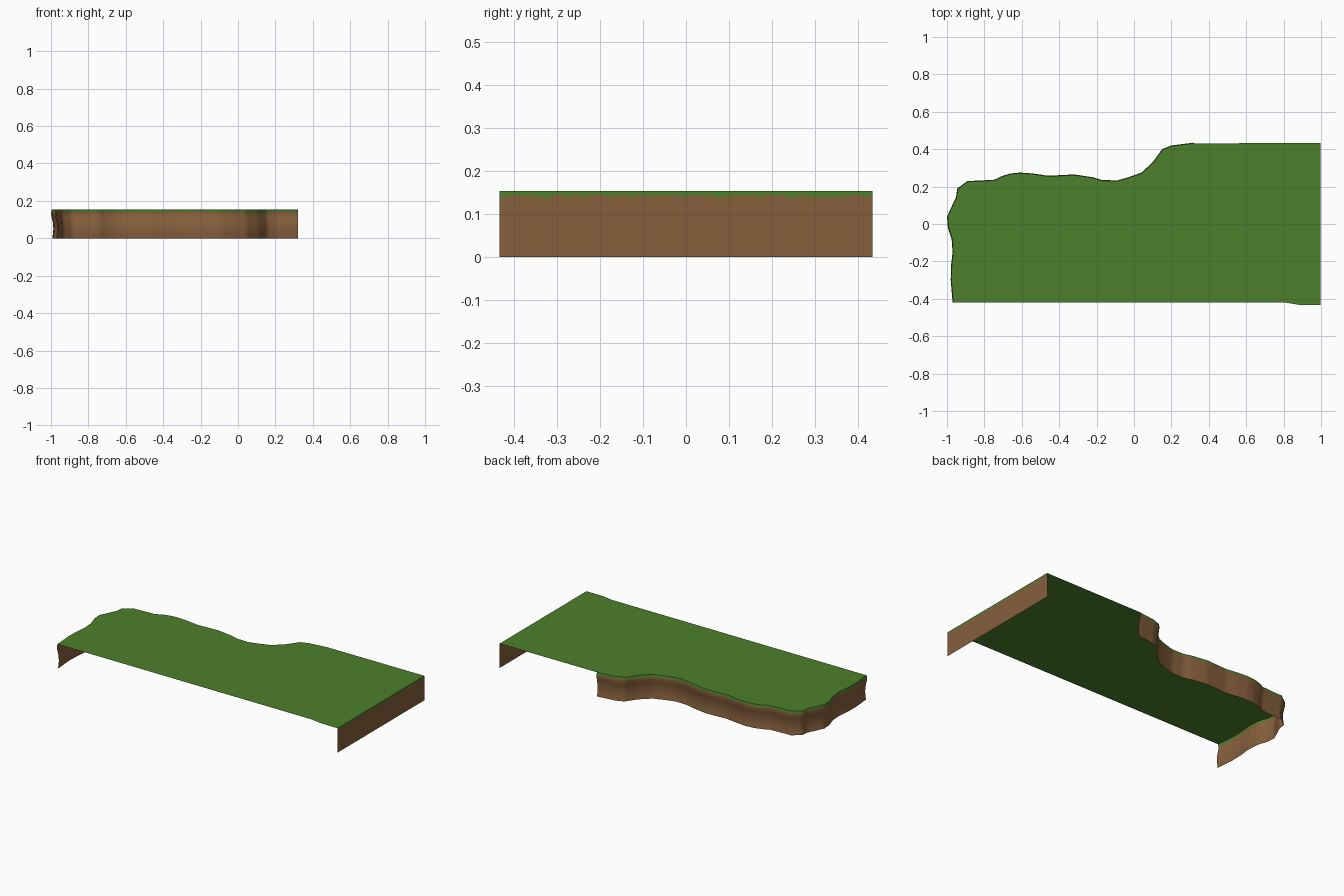
import bpy, bmesh, math, random
from mathutils import Vector

if "Cube" in bpy.data.objects:
    bpy.data.objects.remove(bpy.data.objects["Cube"])

random.seed(4)
TOP = 0.154


def material(name, rgb):
    m = bpy.data.materials.new(name)
    m.diffuse_color = (*rgb, 1)
    m.use_nodes = True
    m.node_tree.nodes["Principled BSDF"].inputs["Base Color"].default_value = m.diffuse_color
    return m


GRASS = material("grass green", (0.075, 0.215, 0.025))
SOIL = material("soil brown", (0.245, 0.117, 0.046))


def finish(name, bm, mats):
    mesh = bpy.data.meshes.new(name)
    bm.to_mesh(mesh)
    bm.free()
    for m in mats:
        mesh.materials.append(m)
    ob = bpy.data.objects.new(name, mesh)
    bpy.context.collection.objects.link(ob)
    bpy.ops.object.select_all(action='DESELECT')
    ob.select_set(True)
    bpy.context.view_layer.objects.active = ob
    bpy.ops.object.shade_smooth_by_angle(angle=math.radians(50))
    return ob


def resample(pts, step=0.016):
    out = []
    for a, b in zip(pts, pts[1:]):
        n = max(1, round((b - a).length / step))
        out += [a.lerp(b, k / n) for k in range(n)]
    return out + [pts[-1]]


def outward(pts, i):
    # averaged direction to the left of travel
    d = pts[min(i + 3, len(pts) - 1)] - pts[max(i - 3, 0)]
    return Vector((-d.y, d.x)).normalized()


def wall(name, pts, profile):
    """Open sheet along a path; first band is grass with a ragged lower edge."""
    bm = bmesh.new()
    cols = []
    for i, p in enumerate(pts):
        n = outward(pts, i)
        col = []
        for row, (off, z) in enumerate(profile):
            if row == 1:
                z += random.uniform(-0.004, 0.003)
            q = p + n * off
            col.append(bm.verts.new((q.x, q.y, z)))
        cols.append(col)
    for a, b in zip(cols, cols[1:]):
        for r in range(len(profile) - 1):
            f = bm.faces.new((a[r], b[r], b[r + 1], a[r + 1]))
            f.material_index = 0 if r == 0 else 1
    return finish(name, bm, [GRASS, SOIL])


# Ragged cliff outline: up the left side, then along the back
outline = [Vector(p) for p in (
    (-.97, -.42), (-.98, -.3), (-.978, -.22), (-.97, -.15), (-.975, -.08),
    (-.995, -.02), (-1, .04), (-.972, .1), (-.952, .14), (-.945, .19),
    (-.89, .23), (-.83, .232), (-.745, .237), (-.71, .255), (-.66, .27),
    (-.61, .275), (-.54, .27), (-.46, .258), (-.32, .265), (-.22, .25),
    (-.17, .235), (-.09, .233), (-.03, .25), (.04, .275), (.1, .33),
    (.15, .40), (.2, .42), (.32, .435))]
cliff = resample(outline)

# Cliff with a bulging rim, hollow middle and flared foot
rim = -0.004
wall("cliff_wall", cliff,
     [(rim, TOP), (-.001, .141), (0, .128), (-.005, .108), (-.011, .08),
      (-.013, .05), (-.011, .025), (-.007, 0)])

# Flat cut wall on the right side
side = resample([Vector((.998, .435)), Vector((.998, -.435))])
wall("right_wall", side, [(0, TOP), (0, .142), (0, 0)])

# Flat grass top
bm = bmesh.new()
edge = [p + outward(cliff, i) * rim for i, p in enumerate(cliff)]
edge += [Vector(p) for p in ((.998, .433), (.998, -.433), (.88, -.432), (.81, -.42))]
face = bm.faces.new([bm.verts.new((p.x, p.y, TOP)) for p in edge])
face.normal_update()
if face.normal.z < 0:
    face.normal_flip()
bmesh.ops.triangulate(bm, faces=bm.faces[:])
finish("grass_top", bm, [GRASS])
